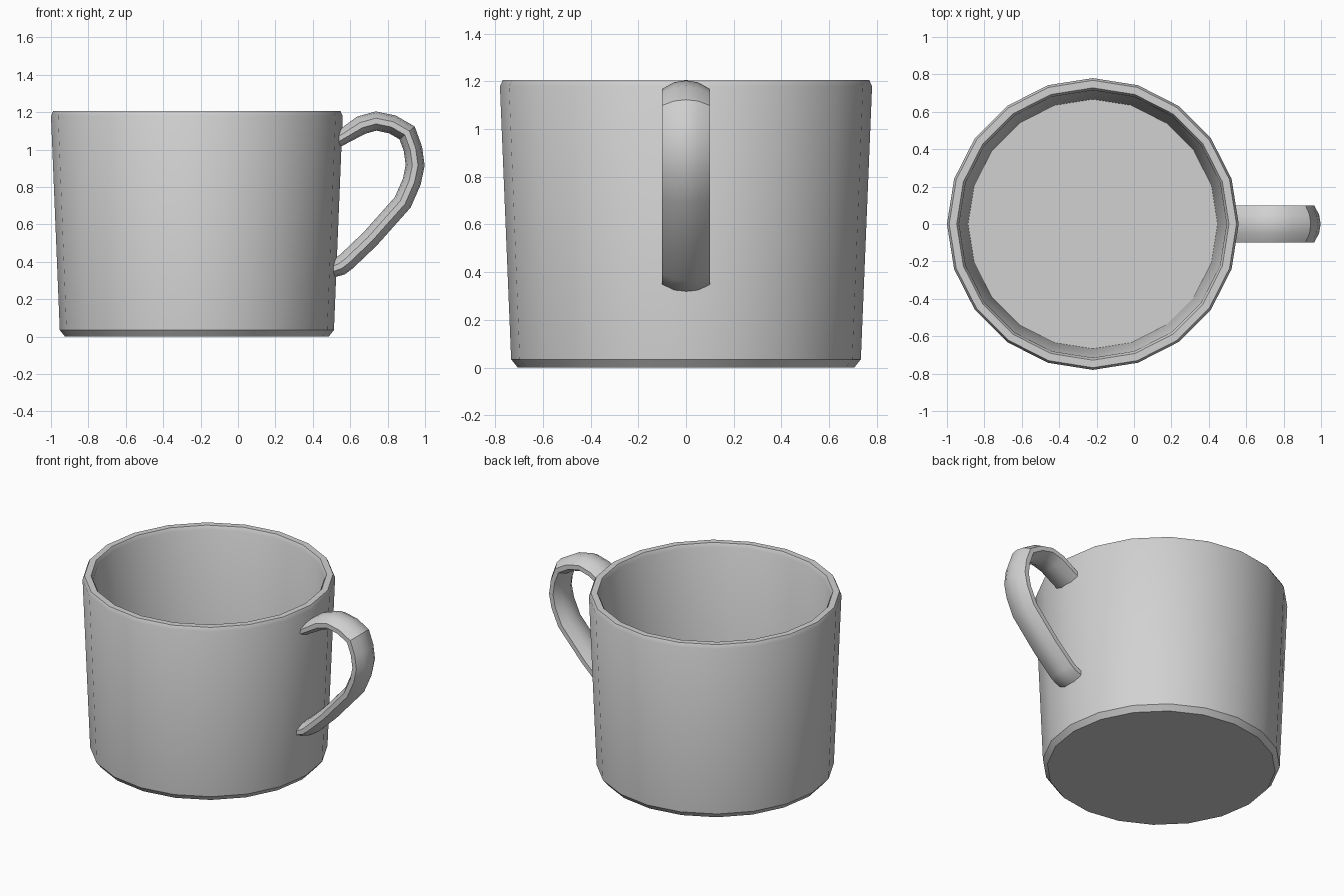
import bpy, bmesh, math
from mathutils import Vector

cube = bpy.data.objects.get("Cube")
if cube:
    bpy.data.objects.remove(cube, do_unlink=True)

# One grey glaze for the whole cup
GREY = (0.64, 0.64, 0.64, 1.0)
glaze = bpy.data.materials.new("grey_glaze")
glaze.use_nodes = True
glaze.diffuse_color = GREY
bsdf = next(n for n in glaze.node_tree.nodes if n.type == "BSDF_PRINCIPLED")
bsdf.inputs["Base Color"].default_value = GREY


def build(name, rings, location=(0, 0, 0)):
    """Bridge closed rings of points into a solid with flat end caps."""
    bm = bmesh.new()
    loops = [[bm.verts.new(p) for p in ring] for ring in rings]
    for a, b in zip(loops, loops[1:]):
        for i in range(len(a)):
            j = (i + 1) % len(a)
            bm.faces.new((a[i], a[j], b[j], b[i]))
    bm.faces.new(loops[0])
    bm.faces.new(loops[-1])
    bmesh.ops.recalc_face_normals(bm, faces=bm.faces)
    mesh = bpy.data.meshes.new(name)
    bm.to_mesh(mesh)
    bm.free()
    mesh.materials.append(glaze)
    obj = bpy.data.objects.new(name, mesh)
    obj.location = location
    bpy.context.collection.objects.link(obj)
    bpy.ops.object.select_all(action="DESELECT")
    obj.select_set(True)
    bpy.context.view_layer.objects.active = obj
    bpy.ops.object.shade_smooth_by_angle(angle=math.radians(30))
    return obj


# Cup body: outer base, wall, chamfered rim, inner wall, inner floor (radius, z)
SIDES = 20
profile = [(0.705, 0.0), (0.733, 0.035), (0.78, 1.18), (0.768, 1.205),
           (0.728, 1.205), (0.715, 1.18), (0.667, 0.06)]
body_rings = []
for r, z in profile:
    body_rings.append([(r * math.cos(math.tau * i / SIDES),
                        r * math.sin(math.tau * i / SIDES), z)
                       for i in range(SIDES)])
build("cup_body", body_rings, (-0.22, 0, 0))

# Handle: lens-shaped section swept along its outer edge (x, z)
path = [Vector(p) for p in (
    (0.52, 1.09), (0.636, 1.176), (0.736, 1.204), (0.843, 1.182),
    (0.945, 1.123), (0.984, 1.016), (0.998, 0.914), (0.977, 0.813),
    (0.923, 0.69), (0.742, 0.487), (0.613, 0.364), (0.57, 0.332),
    (0.49, 0.31))]
section = [(0.0, 0.0), (0.008, 0.05), (0.035, 0.1), (0.065, 0.1),
           (0.092, 0.05), (0.1, 0.0), (0.092, -0.05), (0.065, -0.1),
           (0.035, -0.1), (0.008, -0.05)]  # (depth, y)


def inward(d):
    return Vector((d.y, -d.x)).normalized()


handle_rings = []
for i, p in enumerate(path):
    if i == 0:                      # ends are cut upright inside the wall
        n = Vector((0, -0.9))
    elif i == len(path) - 1:
        n = Vector((0, 0.9))
    else:
        n0, n1 = inward(p - path[i - 1]), inward(path[i + 1] - p)
        n = (n0 + n1).normalized()
        n /= n.dot(n0)
    handle_rings.append([(p.x + n.x * d, y, p.y + n.y * d) for d, y in section])
build("handle", handle_rings)
